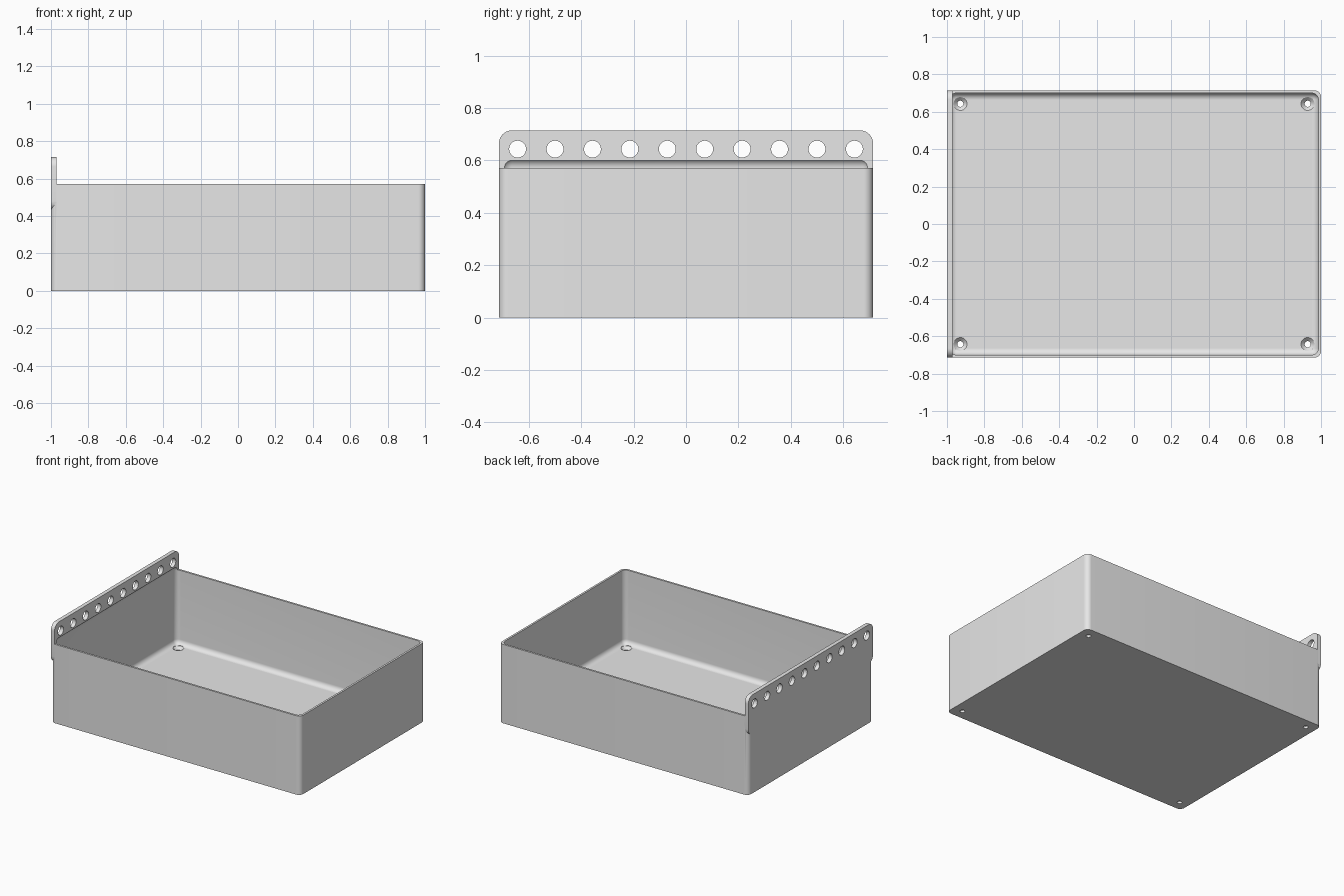
import bpy, bmesh, math
from mathutils import Matrix, Vector

U = 2 / 280          # one design unit; the tray is 280 x 200 x 80 of these
HX, HY, H = 140 * U, 100 * U, 80 * U
WALL, FLOOR, R = 2 * U, 5 * U, 5 * U

cube = bpy.data.objects.get("Cube")
if cube:
    bpy.data.objects.remove(cube, do_unlink=True)

grey = bpy.data.materials.new("grey plastic")
grey.use_nodes = True
color = (0.8, 0.8, 0.8, 1)
grey.diffuse_color = color
grey.node_tree.nodes["Principled BSDF"].inputs["Base Color"].default_value = color


def finish(bm, name):
    bmesh.ops.recalc_face_normals(bm, faces=bm.faces)
    mesh = bpy.data.meshes.new(name)
    bm.to_mesh(mesh)
    bm.free()
    mesh.materials.append(grey)
    obj = bpy.data.objects.new(name, mesh)
    bpy.context.collection.objects.link(obj)
    return obj


def rounded_box(name, low, high, radius, axis=None):
    """Box with all edges rounded, or only those parallel to one axis."""
    low, high = Vector(low), Vector(high)
    bm = bmesh.new()
    bmesh.ops.create_cube(bm, size=1)
    for v in bm.verts:
        v.co = Vector((low[i] + high[i]) / 2 + v.co[i] * (high[i] - low[i]) for i in range(3))
    edges = [e for e in bm.edges if axis is None
             or abs((e.verts[0].co - e.verts[1].co).normalized()[axis]) > 0.9]
    bmesh.ops.bevel(bm, geom=edges, offset=radius, segments=10, profile=0.5, affect='EDGES')
    return finish(bm, name)


def cylinder(bm, center, r_low, r_high, depth, rot=None):
    bmesh.ops.create_cone(bm, cap_ends=True, segments=40, radius1=r_low, radius2=r_high,
                          depth=depth, matrix=Matrix.Translation(center) @ (rot or Matrix()))


def boolean(target, other, operation):
    other.hide_render = True
    mod = target.modifiers.new(other.name, 'BOOLEAN')
    mod.operation, mod.object, mod.solver = operation, other, 'EXACT'
    bpy.context.view_layer.objects.active = target
    bpy.ops.object.modifier_apply(modifier=mod.name)
    bpy.data.objects.remove(other, do_unlink=True)


# Tray body with upright corners rounded
tray = rounded_box("tray", (-HX, -HY, 0), (HX, HY, H), R, axis=2)

# Hanging flange straddling the rim of one end
flange = rounded_box("flange", (-HX, -HY, H - 20 * U), (-HX + 4 * U, HY, H + 20 * U), 7 * U, axis=0)
boolean(tray, flange, 'UNION')

# Hollow, which also bites a shallow rounded recess into the flange
hollow = rounded_box("hollow", (WALL - HX, WALL - HY, FLOOR),
                     (HX - WALL, HY - WALL, H + 5 * U), R)
boolean(tray, hollow, 'DIFFERENCE')

# Row of hanging holes
bm = bmesh.new()
for i in range(10):
    cylinder(bm, (-HX, (i - 4.5) * 20 * U, H + 10 * U), 4.5 * U, 4.5 * U, 20 * U,
             Matrix.Rotation(math.pi / 2, 4, 'Y'))
boolean(tray, finish(bm, "hanging_holes"), 'DIFFERENCE')

# Countersunk screw holes through the floor corners
for part, r_low, r_high, z0, z1 in (("screw_holes", 2.3, 2.3, -5, 8),
                                    ("countersinks", 2.3, 5, 2.2, 5),
                                    ("head_clearances", 5, 5, 5, 11)):
    bm = bmesh.new()
    for sx in (-1, 1):
        for sy in (-1, 1):
            cylinder(bm, (sx * (HX - 10 * U), sy * (HY - 10 * U), (z0 + z1) / 2 * U),
                     r_low * U, r_high * U, (z1 - z0) * U)
    boolean(tray, finish(bm, part), 'DIFFERENCE')

# Smooth curved walls, sharp rims
bpy.ops.object.select_all(action='DESELECT')
tray.select_set(True)
bpy.context.view_layer.objects.active = tray
bpy.ops.object.shade_smooth_by_angle(angle=math.radians(30))
